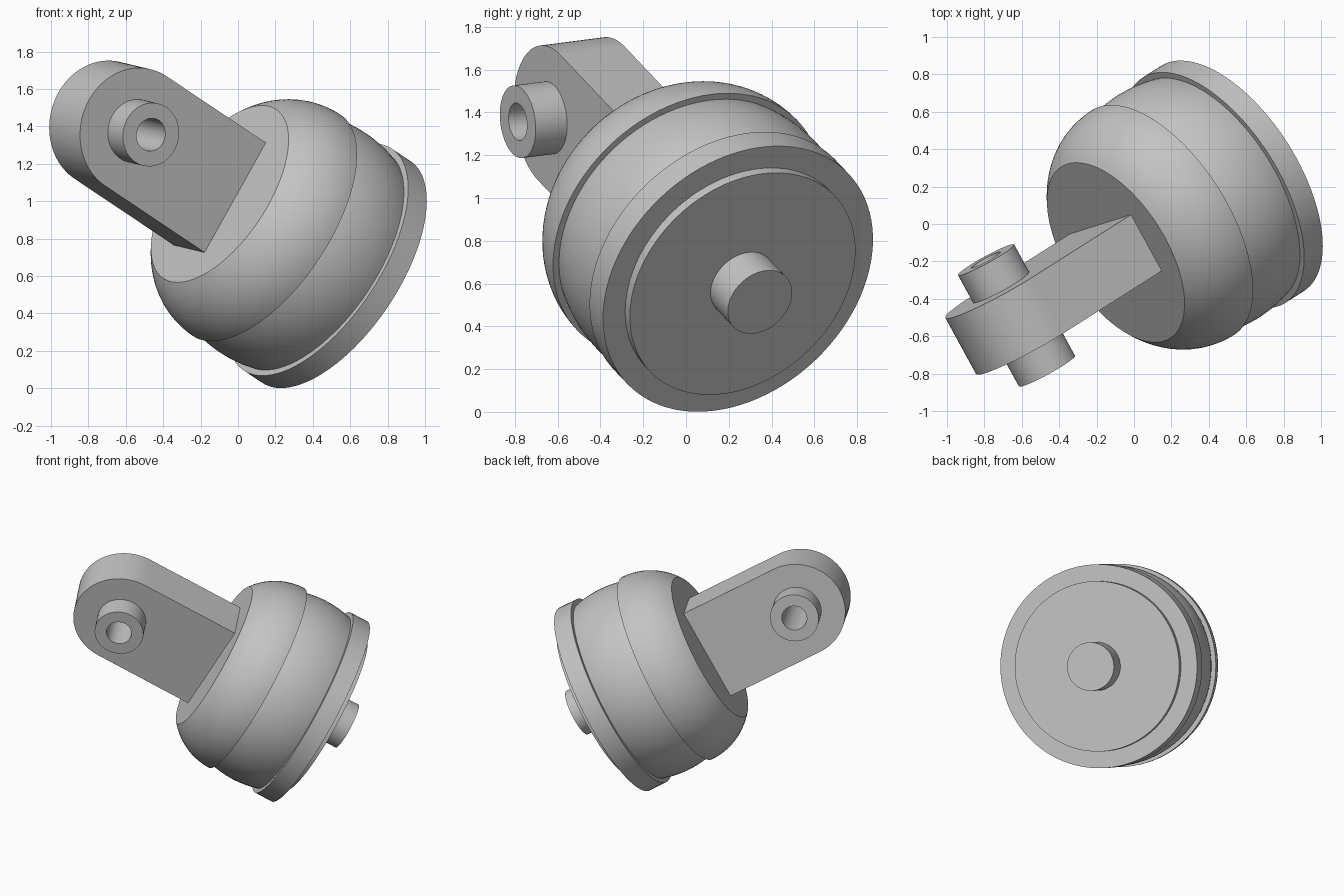
import bpy, bmesh
from math import sin, cos, pi, sqrt, radians
from mathutils import Matrix, Vector

if "Cube" in bpy.data.objects:
    bpy.data.objects.remove(bpy.data.objects["Cube"])

grey = bpy.data.materials.new("plain grey")
grey.use_nodes = True
COLOUR = (0.55, 0.55, 0.55, 1)
grey.diffuse_color = COLOUR
grey.node_tree.nodes["Principled BSDF"].inputs["Base Color"].default_value = COLOUR

# Tilted frame: local z runs along the body, local y along the cross pin
axis = Vector((0.735, 0.466, -0.492)).normalized()
pin = Vector((0.482, -0.868, -0.116))
pin = (pin - axis * pin.dot(axis)).normalized()
side = pin.cross(axis)
FRAME = Matrix((side, pin, axis)).transposed().to_4x4()
FRAME.translation = (0.526, 0.243, 0.622)

LUG_Z, LUG_R, LUG_H = -1.57, 0.34, 0.1725
HOLE_R = 0.088
FACE_Z, STEP_Z, RIM_Z = -0.848, -0.505, -0.135


def finish(name, bm, local=Matrix()):
    bmesh.ops.remove_doubles(bm, verts=bm.verts, dist=1e-5)
    bmesh.ops.recalc_face_normals(bm, faces=bm.faces)
    bm.transform(FRAME @ local)
    mesh = bpy.data.meshes.new(name)
    bm.to_mesh(mesh)
    bm.free()
    mesh.materials.append(grey)
    obj = bpy.data.objects.new(name, mesh)
    bpy.context.collection.objects.link(obj)
    return obj


def smooth(obj):
    bpy.ops.object.select_all(action='DESELECT')
    obj.select_set(True)
    bpy.context.view_layer.objects.active = obj
    bpy.ops.object.shade_smooth_by_angle(angle=radians(25))


def lathe(name, profile, local=Matrix(), closed=False):
    """Turn (radius, height) points about the local z axis."""
    bm = bmesh.new()
    verts = [bm.verts.new((r, 0, z)) for r, z in profile]
    edges = [bm.edges.new(pair) for pair in zip(verts, verts[1:])]
    if closed:
        edges.append(bm.edges.new((verts[-1], verts[0])))
    bmesh.ops.spin(bm, geom=verts + edges, cent=(0, 0, 0), axis=(0, 0, 1),
                   angle=2 * pi, steps=96)
    obj = finish(name, bm, local)
    smooth(obj)
    return obj


def arc(z0, z1, zc, rc, radius, n=16):
    """Circular profile arc between two heights."""
    heights = [z0 + (z1 - z0) * i / n for i in range(n + 1)]
    return [(rc + sqrt(radius ** 2 - (z - zc) ** 2), z) for z in heights]


# Rounded body: flat face, front bulge, step, rear bulge
front_bulge = arc(FACE_Z, STEP_Z, STEP_Z, 0.277, 0.434)
rear_bulge = arc(STEP_Z, RIM_Z, -0.32, 0, 0.704)
lathe("body", [(0, FACE_Z)] + front_bulge + rear_bulge + [(0, RIM_Z)])

# End flange with raised disc and stub pin
lathe("end_flange", [(0, RIM_Z), (0.713, RIM_Z), (0.713, 0), (0.596, 0),
                     (0.596, 0.047), (0.17, 0.047), (0.17, 0.22), (0, 0.22)])

# Lug: rounded plate rising from the flat face
bm = bmesh.new()
outline = [(LUG_R * cos(pi * i / 48), LUG_Z - LUG_R * sin(pi * i / 48))
           for i in range(49)]
outline += [(-LUG_R, FACE_Z + 0.03), (LUG_R, FACE_Z + 0.03)]
plate = bm.faces.new([bm.verts.new((x, -LUG_H, z)) for x, z in outline])
top = bmesh.ops.extrude_face_region(bm, geom=[plate])["geom"]
bmesh.ops.translate(bm, vec=(0, 2 * LUG_H, 0),
                    verts=[v for v in top if isinstance(v, bmesh.types.BMVert)])
lug = finish("lug", bm)

# Cross hole through the lug
lug_centre = Matrix.Translation((0, 0, LUG_Z))
cutter = lathe("hole_cutter", [(0, -0.5), (HOLE_R, -0.5), (HOLE_R, 0.5), (0, 0.5)],
               lug_centre @ Matrix.Rotation(-pi / 2, 4, 'X'))
cutter.hide_render = True
cut = lug.modifiers.new("hole", 'BOOLEAN')
cut.operation, cut.solver, cut.object = 'DIFFERENCE', 'EXACT', cutter
bpy.context.view_layer.objects.active = lug
bpy.ops.object.modifier_apply(modifier=cut.name)
bpy.data.objects.remove(cutter)
smooth(lug)

# Hollow bosses on both sides of the lug
for name, turn in (("front_boss", -pi / 2), ("back_boss", pi / 2)):
    lathe(name, [(HOLE_R, LUG_H), (0.171, LUG_H), (0.171, 0.341), (HOLE_R, 0.341)],
          lug_centre @ Matrix.Rotation(turn, 4, 'X'), closed=True)
